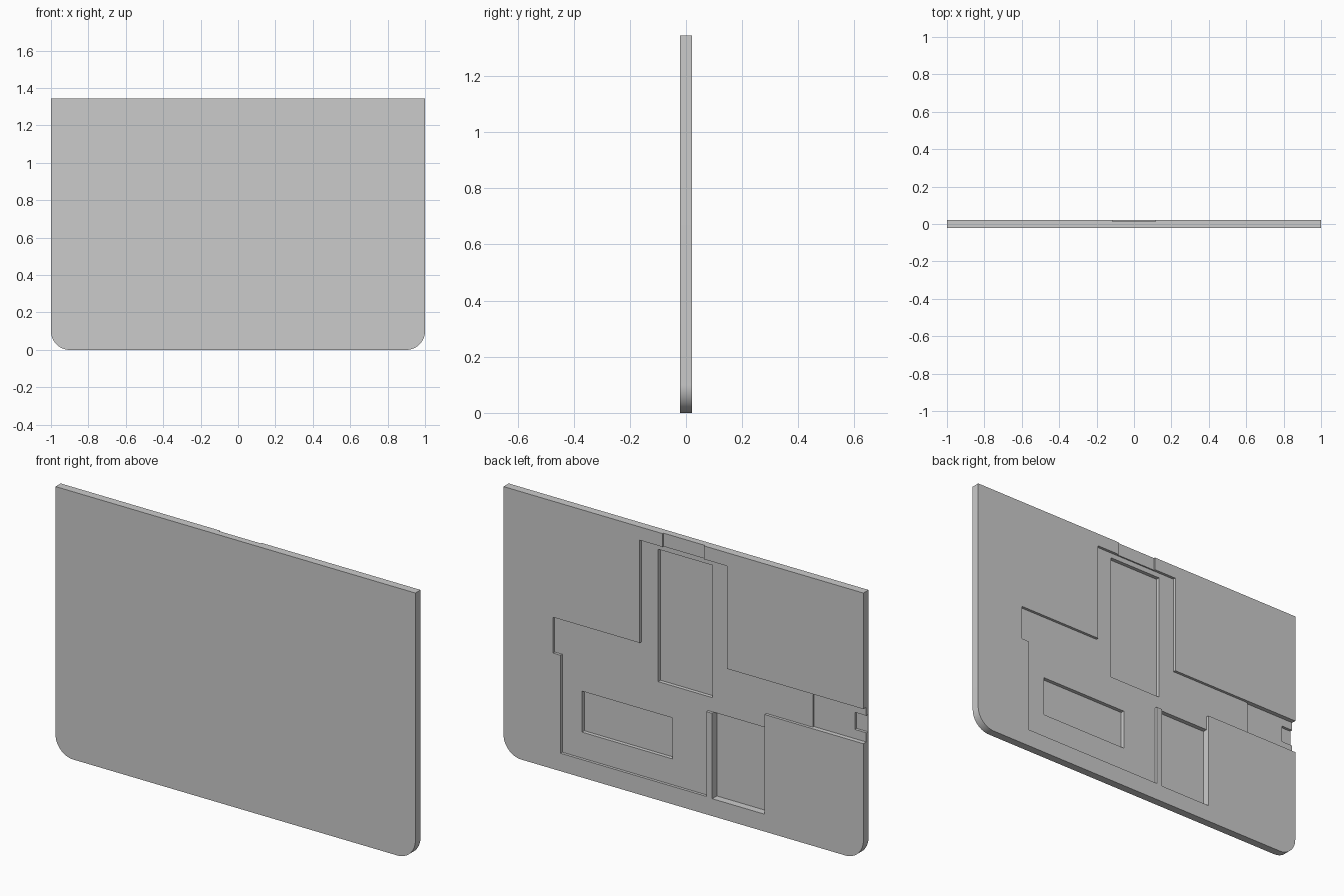
import bpy, bmesh
from math import sin, cos, pi, radians

if "Cube" in bpy.data.objects:
    bpy.data.objects.remove(bpy.data.objects["Cube"], do_unlink=True)

HALF, HEIGHT, RADIUS = 0.0205, 1.345, 0.1

grey = bpy.data.materials.new("plain grey")
grey.use_nodes = True
grey.diffuse_color = (0.6, 0.6, 0.6, 1)
grey.node_tree.nodes["Principled BSDF"].inputs["Base Color"].default_value = (0.6, 0.6, 0.6, 1)


def prism(name, outline, y0, y1):
    """Extrude an (x, z) outline from y0 to y1."""
    bm = bmesh.new()
    face = bm.faces.new([bm.verts.new((x, y0, z)) for x, z in outline])
    new = bmesh.ops.extrude_face_region(bm, geom=[face])["geom"]
    verts = [v for v in new if isinstance(v, bmesh.types.BMVert)]
    bmesh.ops.translate(bm, verts=verts, vec=(0, y1 - y0, 0))
    bmesh.ops.recalc_face_normals(bm, faces=bm.faces)
    mesh = bpy.data.meshes.new(name)
    bm.to_mesh(mesh)
    bm.free()
    mesh.materials.append(grey)
    obj = bpy.data.objects.new(name, mesh)
    bpy.context.collection.objects.link(obj)
    return obj


def box(x0, x1, z0, z1):
    return [(x0, z0), (x1, z0), (x1, z1), (x0, z1)]


# Plate with two rounded bottom corners
steps = 16
corner = [(1 - RADIUS + RADIUS * sin(i / steps * pi / 2),
           RADIUS - RADIUS * cos(i / steps * pi / 2)) for i in range(steps + 1)]
outline = corner + [(1, HEIGHT), (-1, HEIGHT)] + [(-x, z) for x, z in reversed(corner)]
plate = prism("cover_plate", outline, -HALF, HALF)

# Shallow stepped recess in the back
recess = [(0.243, 1.278), (0.243, 0.762), (0.725, 0.762), (0.725, 0.582),
          (0.683, 0.582), (0.683, 0.09), (-0.127, 0.09), (-0.127, 0.516),
          (-0.452, 0.516), (-0.452, 0.588), (-1.1, 0.588), (-1.1, 0.762),
          (-0.243, 0.762), (-0.243, 1.278)]

# Each cut: outline and depth below the back surface
cuts = {
    "recess": (recess, 0.014),
    "top_notch": (box(-0.115, 0.115, 1.2, 1.4), 0.007),
    "side_channel": (box(-1.1, -0.71, 0.588, 0.762), 0.023),
    "side_notch": (box(-1.1, -0.937, 0.634, 0.72), 0.037),
    "tall_pocket": (box(-0.153, 0.15, 0.587, 1.252), 0.033),
    "wide_pocket": (box(0.07, 0.574, 0.22, 0.426), 0.033),
    "deep_pocket": (box(-0.452, -0.16, 0.087, 0.516), 0.037),
}
bpy.context.view_layer.objects.active = plate
for name, (shape, depth) in cuts.items():
    cutter = prism(name + "_cutter", shape, HALF - depth, HALF + 0.1)
    cutter.hide_render = True
    mod = plate.modifiers.new(name, "BOOLEAN")
    mod.operation = "DIFFERENCE"
    mod.solver = "EXACT"
    mod.object = cutter
    bpy.ops.object.modifier_apply(modifier=name)
    bpy.data.objects.remove(cutter, do_unlink=True)

# Smooth the rounded corners, keep the edges sharp
bpy.ops.object.select_all(action="DESELECT")
plate.select_set(True)
bpy.ops.object.shade_smooth_by_angle(angle=radians(30))
